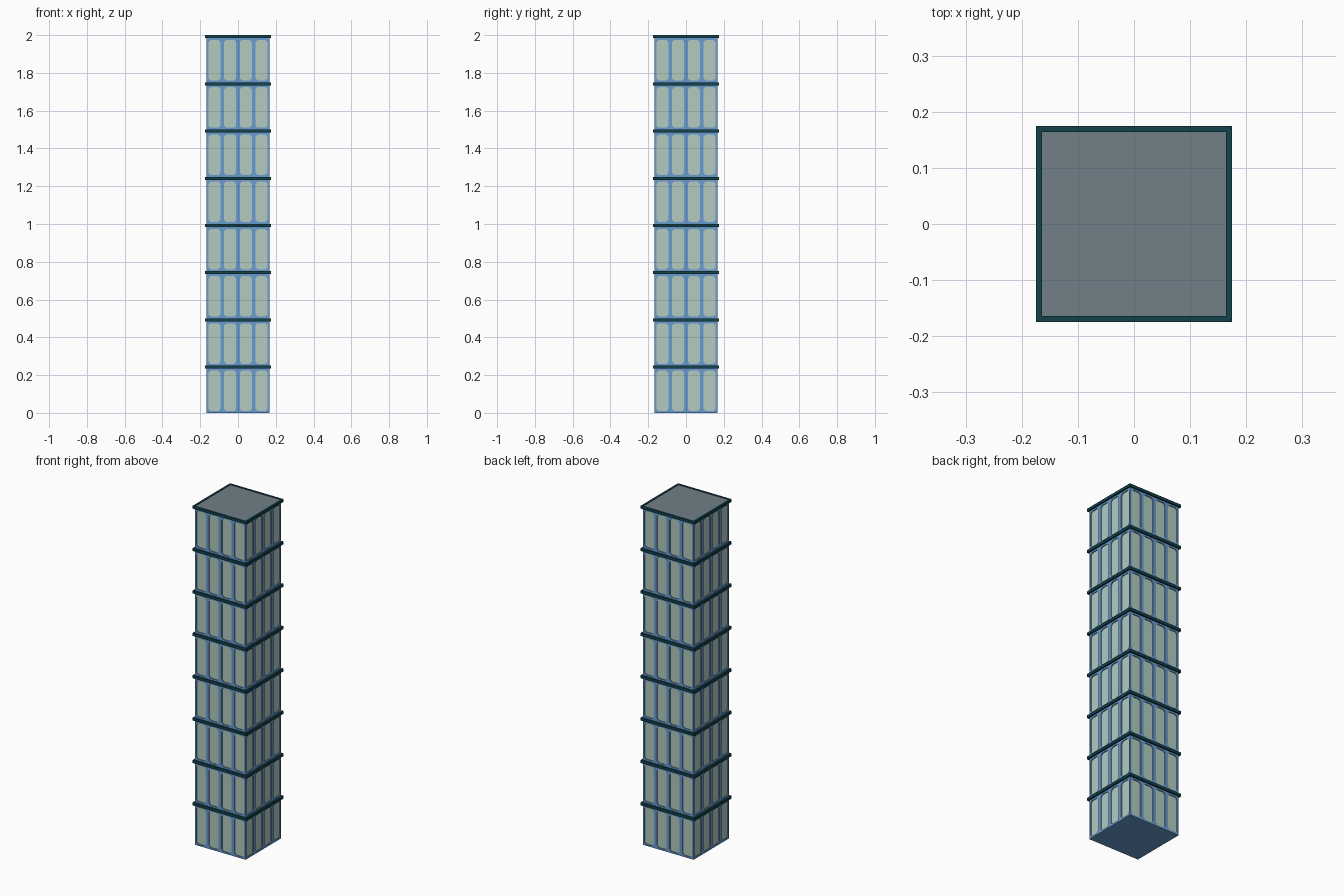
import bpy, bmesh, math
from mathutils import Matrix, Vector

if "Cube" in bpy.data.objects:
    bpy.data.objects.remove(bpy.data.objects["Cube"])

FLOORS, STEP, LEDGE = 8, 0.25, 0.016
BODY, OUT, DEPTH = 0.166, 0.175, 0.005
BAYS = 4
MARGIN, CUT = 0.01, 0.011


def material(name, rgb):
    m = bpy.data.materials.new(name)
    lin = [(c / 255 / 12.92) if c < 10 else ((c / 255 + 0.055) / 1.055) ** 2.4 for c in rgb]
    m.diffuse_color = (*lin, 1)
    m.use_nodes = True
    m.node_tree.nodes["Principled BSDF"].inputs["Base Color"].default_value = m.diffuse_color
    return m


blue = material("frame blue", (104, 155, 208))
glass = material("pale green glass", (178, 203, 193))
teal = material("dark teal", (18, 66, 74))
grey = material("roof grey", (113, 126, 135))


def finish(bm, name, *mats):
    bmesh.ops.remove_doubles(bm, verts=bm.verts, dist=1e-5)
    me = bpy.data.meshes.new(name)
    bm.to_mesh(me)
    bm.free()
    for m in mats:
        me.materials.append(m)
    ob = bpy.data.objects.new(name, me)
    bpy.context.collection.objects.link(ob)
    return ob


def window_cell(bm, rot, x0, x1, z0, z1):
    """One bay: flat frame, clipped-corner opening, reveal and recessed pane."""
    a, b, c, d = x0 + MARGIN, x1 - MARGIN, z0 + MARGIN, z1 - MARGIN
    octagon = [(a + CUT, c), (b - CUT, c), (b, c + CUT), (b, d - CUT),
               (b - CUT, d), (a + CUT, d), (a, d - CUT), (a, c + CUT)]
    corners = [(x0, z0), (x1, z0), (x1, z1), (x0, z1)]

    def verts(pts, y):
        return [bm.verts.new(rot @ Vector((x, y, z))) for x, z in pts]

    rim, pane = verts(octagon, -BODY), verts(octagon, -BODY + DEPTH)
    outer = verts(corners, -BODY)
    for i in range(4):
        j = (i + 1) % 4
        bm.faces.new((outer[i], outer[j], rim[2 * i + 1], rim[2 * i]))
        bm.faces.new((outer[j], rim[(2 * i + 2) % 8], rim[2 * i + 1]))
    for i in range(8):
        j = (i + 1) % 8
        bm.faces.new((rim[i], rim[j], pane[j], pane[i]))
    bm.faces.new(pane).material_index = 1


def slab(name, half, z0, z1, mat):
    bm = bmesh.new()
    bmesh.ops.create_cube(bm, size=1, matrix=Matrix.Translation((0, 0, (z0 + z1) / 2))
                          @ Matrix.Diagonal((2 * half, 2 * half, z1 - z0, 1)))
    return finish(bm, name, mat)


def ring(name, outer, inner, z0, z1, mat):
    bm = bmesh.new()
    sign = [(-1, -1), (1, -1), (1, 1), (-1, 1)]
    loops = [[bm.verts.new((sx * h, sy * h, z)) for sx, sy in sign]
             for h, z in ((outer, z0), (outer, z1), (inner, z1), (inner, z0))]
    for k in range(4):
        p, q = loops[k], loops[(k + 1) % 4]
        for i in range(4):
            j = (i + 1) % 4
            bm.faces.new((p[i], p[j], q[j], q[i]))
    return finish(bm, name, mat)


# Window walls and ledges, floor by floor
for f in range(FLOORS):
    z0, z1 = f * STEP, (f + 1) * STEP
    bm = bmesh.new()
    w = 2 * BODY / BAYS
    for side in range(4):
        rot = Matrix.Rotation(side * math.pi / 2, 3, 'Z')
        for i in range(BAYS):
            window_cell(bm, rot, -BODY + i * w, -BODY + (i + 1) * w, z0, z1 - LEDGE)
    finish(bm, f"window_wall_{f + 1}", blue, glass)
    if f < FLOORS - 1:
        slab(f"ledge_{f + 1}", OUT, z1 - LEDGE, z1, teal)

# Roof edge, roof and underside
ring("roof_edge", OUT, 0.164, 2 - LEDGE, 2, teal)
slab("roof", 0.164, 2 - LEDGE, 1.997, grey)
slab("base_plate", BODY - DEPTH, 0, 0.004, blue)
ring("base_rim", BODY, BODY - DEPTH, 0, 0.004, blue)
